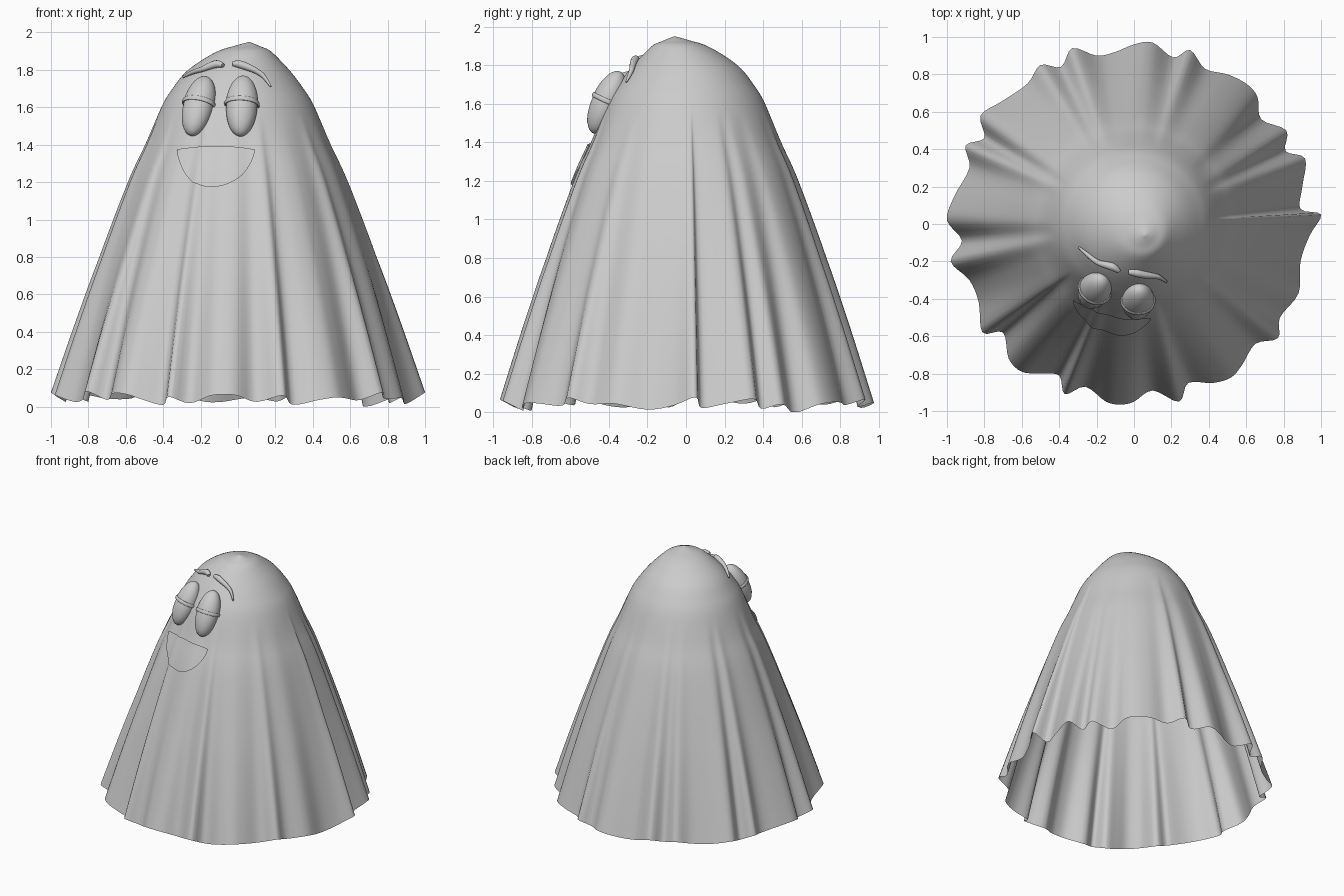
import bpy, bmesh, math
from mathutils import Vector, Matrix
from mathutils.bvhtree import BVHTree

if "Cube" in bpy.data.objects:
    bpy.data.objects.remove(bpy.data.objects["Cube"])

# Hem outline seen from above, and (radius, height) profile of the draped sheet
HEM = [(1, .05), (.89, .08), (.9, .2), (.915, .35), (.81, .39), (.815, .5), (.68, .56), (.66, .68),
       (.6, .75), (.5, .8), (.38, .83), (.3, .93), (.21, .89), (.1, .97), (0, .96), (-.1, .92),
       (-.2, .9), (-.33, .94), (-.39, .84), (-.5, .85), (-.57, .75), (-.7, .66), (-.82, .58),
       (-.8, .46), (-.9, .42), (-.88, .3), (-.96, .15), (-1, .02), (-.92, -.09), (-.98, -.2),
       (-.88, -.3), (-.83, -.42), (-.81, -.58), (-.7, -.58), (-.67, -.72), (-.6, -.79), (-.5, -.8),
       (-.4, -.81), (-.37, -.91), (-.26, -.87), (-.15, -.95), (-.07, -.965), (0, -.95), (.1, -.89),
       (.24, -.95), (.29, -.85), (.42, -.85), (.52, -.82), (.58, -.75), (.65, -.64), (.77, -.61),
       (.78, -.5), (.88, -.37), (.89, -.2), (.94, -.06)]
PROFILE = [(.93, 0), (.825, .4), (.71, .8), (.575, 1.2), (.49, 1.4), (.41, 1.6), (.35, 1.7),
           (.27, 1.8), (.15, 1.895), (.07, 1.927), (0, 1.95)]


def smooth_path(pts, n, closed):
    """Catmull-Rom curve through 2D points."""
    p = [Vector(q) for q in pts]
    k = len(p)
    get = (lambda i: p[i % k]) if closed else (lambda i: p[max(0, min(k - 1, i))])
    out = []
    for i in range(k if closed else k - 1):
        a, b, c, d = (get(i + j) for j in (-1, 0, 1, 2))
        for s in range(n):
            t = s / n
            out.append(.5 * (2*b + (c - a)*t + (2*a - 5*b + 4*c - d)*t*t + (3*b - a - 3*c + d)*t**3))
    return out if closed else out + [p[-1]]


def add_mesh(name, bm, matrix=None):
    me = bpy.data.meshes.new(name)
    bm.to_mesh(me)
    bm.free()
    me.shade_smooth()
    ob = bpy.data.objects.new(name, me)
    bpy.context.collection.objects.link(ob)
    if matrix is not None:
        ob.matrix_world = matrix
    return ob


# Draped sheet: rings whose folds fade out towards the head
bm = bmesh.new()
hem = smooth_path(HEM, 4, True)
rings = []
for r, z in smooth_path(PROFILE, 5, False)[:-1]:
    fold = max(0, 1 - z / 1.55) ** .75
    shift = .06 * max(0, (z - 1.75) / .2) ** 2
    ring = []
    for h in hem:
        dev = h.length / .93 - 1
        a = math.atan2(h.y, h.x)
        rad = r * (1 + dev * fold)
        lift = max(0, .035 + .5 * dev + .012 * math.sin(7 * a)) * max(0, 1 - z / .8)
        ring.append(bm.verts.new((rad * math.cos(a) + shift, rad * math.sin(a) - shift, z + lift)))
    rings.append(ring)
n = len(hem)
for lo, hi in zip(rings, rings[1:]):
    for i in range(n):
        j = (i + 1) % n
        bm.faces.new((lo[i], lo[j], hi[j], hi[i]))
apex = bm.verts.new((.06, -.06, 1.95))
for i in range(n):
    bm.faces.new((rings[-1][i], rings[-1][(i + 1) % n], apex))
bm.normal_update()
tree = BVHTree.FromBMesh(bm)
add_mesh("sheet", bm)


def on_sheet(x, z, off=0):
    """Point and normal on the front of the sheet."""
    loc, nor, _, _ = tree.ray_cast(Vector((x, -3, z)), Vector((0, 1, 0)))
    if loc is None:
        loc, nor, _, _ = tree.find_nearest(Vector((x, -.15, z)))
    return loc + nor * off, nor


def sphere_part(name, matrix, scale=1, plane=None):
    """Unit sphere, optionally keeping only the part beyond a plane."""
    s = bmesh.new()
    bmesh.ops.create_uvsphere(s, u_segments=40, v_segments=24, radius=1)
    if plane:
        bmesh.ops.bisect_plane(s, geom=s.verts[:] + s.edges[:] + s.faces[:],
                               plane_co=plane[0], plane_no=plane[1], clear_inner=True)
    bmesh.ops.scale(s, vec=(scale,) * 3, verts=s.verts)
    return add_mesh(name, s, matrix)


# Eyes with pupil, half-closed lid and lid rim
for side, x, z, roll in (("left", -.21, 1.60, 0), ("right", .02, 1.60, -4)):
    loc, nz = on_sheet(x, z, .005)
    up = (Vector((0, 0, 1)) - nz * nz.z).normalized()
    rot = Matrix((up.cross(nz), up, nz)).transposed().to_4x4()
    m = (Matrix.Translation(loc) @ rot @ Matrix.Rotation(math.radians(roll), 4, 'Z')
         @ Matrix.Diagonal((.083, .17, .075, 1)))
    sphere_part(side + "_eye", m)
    d = Vector((.05, -.3, .95)).normalized()
    sphere_part(side + "_pupil", m, 1.02, (d * .85, d))
    sphere_part(side + "_eyelid", m, 1.06, ((0, .1, 0), (0, 1, 0)))
    bpy.ops.mesh.primitive_torus_add(major_radius=1.07, minor_radius=.075,
                                     major_segments=48, minor_segments=10)
    rim = bpy.context.object
    rim.name = side + "_lid_rim"
    rim.data.shade_smooth()
    rim.matrix_world = m @ Matrix.Translation((0, .1, 0)) @ Matrix.Rotation(math.pi / 2, 4, 'X')

# Open smiling mouth: thin patch following the sheet
bm = bmesh.new()
cols, rows = 32, 12
grid = []
for i in range(cols + 1):
    u = -math.cos(math.pi * i / cols)
    top = 1.37 + .018 * (1 - u * u)
    bottom = 1.37 - .2 * max(0, 1 - abs(u) ** 2.2) ** .6
    grid.append([bm.verts.new(on_sheet(-.115 + .205 * u - .025 * (j / rows) * (1 - u * u),
                                       top + (bottom - top) * j / rows, .012)[0])
                 for j in range(rows + 1)])
for i in range(cols):
    for j in range(rows):
        bm.faces.new((grid[i][j], grid[i][j + 1], grid[i + 1][j + 1], grid[i + 1][j]))
bmesh.ops.remove_doubles(bm, verts=bm.verts, dist=.0005)
add_mesh("mouth", bm)

# Tapered eyebrows: x, z, thickness
BROWS = {"left_eyebrow": [(-.285, 1.755, .006), (-.24, 1.78, .012), (-.19, 1.793, .014),
                          (-.14, 1.815, .02), (-.1, 1.826, .022), (-.078, 1.815, .012)],
         "right_eyebrow": [(-.028, 1.825, .012), (0, 1.825, .022), (.05, 1.808, .02),
                           (.1, 1.785, .015), (.14, 1.755, .012), (.17, 1.705, .005)]}
for name, pts in BROWS.items():
    cu = bpy.data.curves.new(name, 'CURVE')
    cu.dimensions = '3D'
    cu.bevel_depth = 1
    cu.bevel_resolution = 4
    cu.use_fill_caps = True
    sp = cu.splines.new('NURBS')
    sp.points.add(len(pts) - 1)
    sp.use_endpoint_u = True
    sp.order_u = 3
    for p, (x, z, r) in zip(sp.points, pts):
        p.co = (*on_sheet(x, z, .012)[0], 1)
        p.radius = r
    bpy.context.collection.objects.link(bpy.data.objects.new(name, cu))
